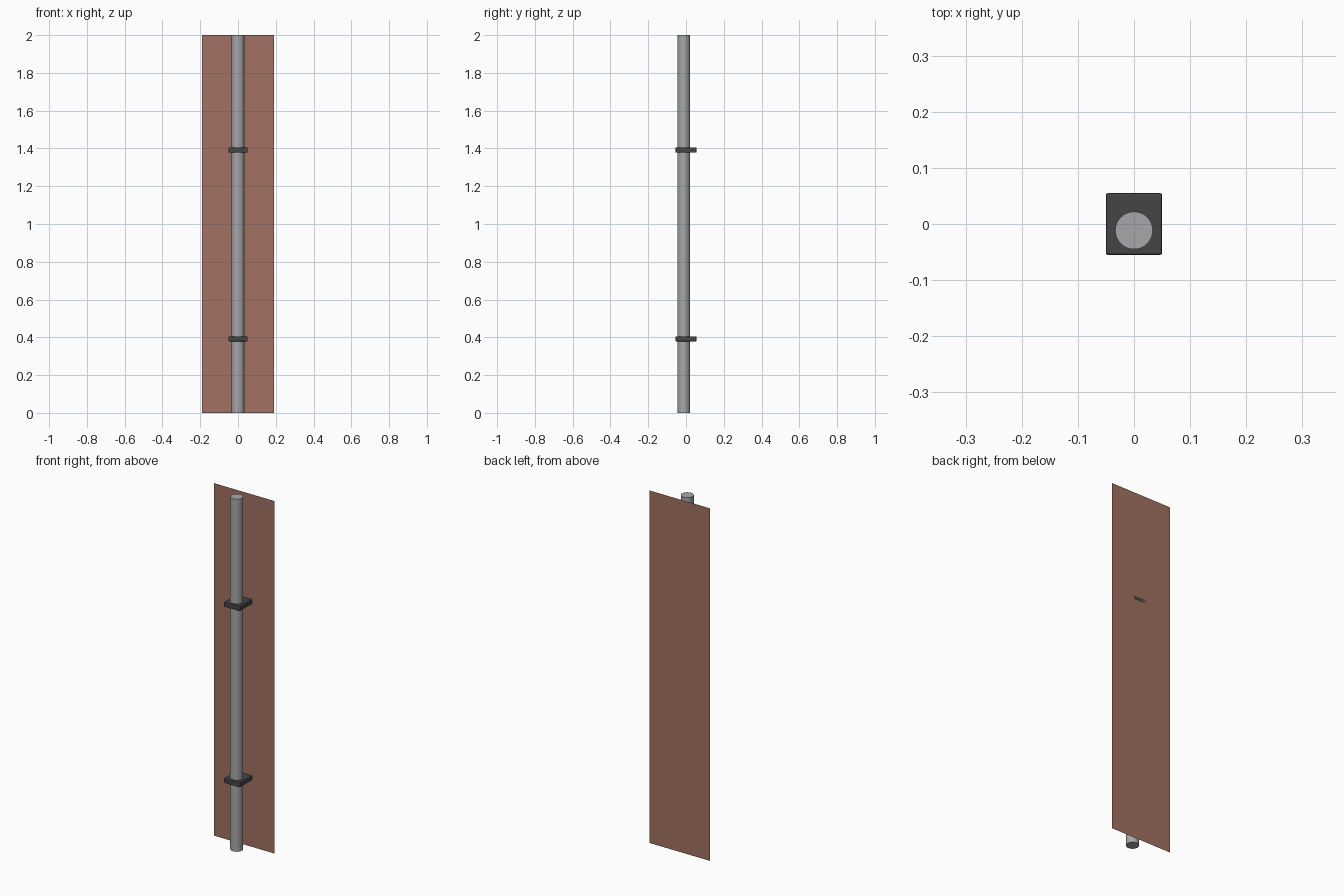
import bpy, math

if "Cube" in bpy.data.objects:
    bpy.data.objects.remove(bpy.data.objects["Cube"])


def material(name, rgb):
    m = bpy.data.materials.new(name)
    m.diffuse_color = (*rgb, 1)
    m.use_nodes = True
    m.node_tree.nodes["Principled BSDF"].inputs["Base Color"].default_value = m.diffuse_color
    return m


BRICK = material("brick red", (0.36, 0.165, 0.125))
STEEL = material("pipe grey", (0.39, 0.39, 0.40))
DARK = material("dark iron", (0.06, 0.06, 0.06))

WALL_Y = 0.055


def finish(obj, name, mat):
    obj.name = name
    obj.data.materials.append(mat)
    return obj


# Flat wall panel behind the pipe, facing the front
bpy.ops.mesh.primitive_plane_add(size=1, location=(0, WALL_Y, 1),
                                 rotation=(math.pi / 2, 0, 0))
wall = finish(bpy.context.object, "wall_panel", BRICK)
wall.scale = (0.38, 2, 1)

# Vertical pipe
bpy.ops.mesh.primitive_cylinder_add(vertices=32, radius=0.0335, depth=2,
                                    location=(0, -0.0115, 1))
finish(bpy.context.object, "pipe", STEEL)
bpy.ops.object.shade_smooth_by_angle(angle=math.radians(40))

# Two clamps holding the pipe to the wall
for name, z in (("lower_clamp", 0.392), ("upper_clamp", 1.392)):
    bpy.ops.mesh.primitive_cube_add(size=1, location=(0, 0, z))
    clamp = finish(bpy.context.object, name, DARK)
    clamp.scale = (0.1, 2 * WALL_Y, 0.027)
    bpy.ops.object.transform_apply(location=False, rotation=False, scale=True)
    bevel = clamp.modifiers.new("soft_edges", "BEVEL")
    bevel.width = 0.003
    bevel.segments = 2
